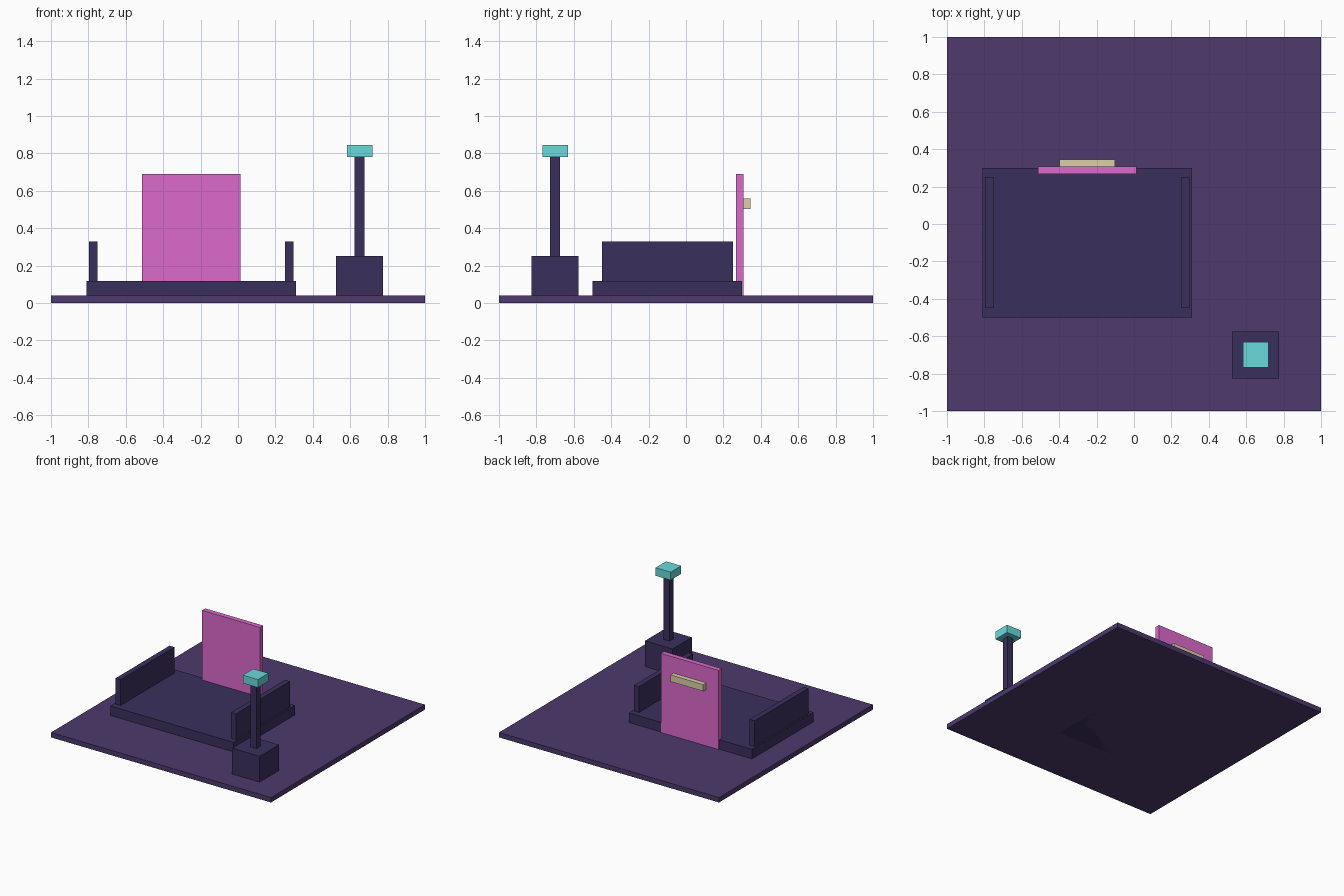
import bpy, bmesh
from mathutils import Vector

if "Cube" in bpy.data.objects:
    bpy.data.objects.remove(bpy.data.objects["Cube"])


def material(name, rgb):
    m = bpy.data.materials.new(name)
    m.diffuse_color = (*rgb, 1)
    m.use_nodes = True
    m.node_tree.nodes["Principled BSDF"].inputs["Base Color"].default_value = m.diffuse_color
    return m


purple = material("purple", (0.074, 0.042, 0.153))
navy = material("navy", (0.042, 0.030, 0.107))
pink = material("pink", (0.723, 0.144, 0.604))
cyan = material("cyan", (0.144, 0.701, 0.708))
cream = material("cream", (0.716, 0.624, 0.392))


def box(name, x, y, z, mat):
    """Box from (min, max) ranges on each axis."""
    bm = bmesh.new()
    bmesh.ops.create_cube(bm, size=1)
    lo, hi = (Vector(v) for v in zip(x, y, z))
    bmesh.ops.scale(bm, vec=hi - lo, verts=bm.verts)
    me = bpy.data.meshes.new(name)
    bm.to_mesh(me)
    bm.free()
    me.materials.append(mat)
    ob = bpy.data.objects.new(name, me)
    ob.location = (lo + hi) / 2
    bpy.context.collection.objects.link(ob)
    return ob


def around(c, width):
    return (c - width / 2, c + width / 2)


# Floor slab
box("floor", (-1, 1), (-1, 1), (0, 0.04), purple)

# Raised platform with a low wall on each side
cx = -0.25
box("platform", around(cx, 1.12), (-0.5, 0.3), (0, 0.118), navy)
for side, label in ((-1, "left"), (1, "right")):
    box(label + "_wall", around(cx + side * 0.525, 0.045), (-0.45, 0.25), (0.118, 0.33), navy)

# Upright back panel and the bar on its rear face
box("back_panel", around(cx, 0.525), (0.267, 0.308), (0.04, 0.69), pink)
box("rear_bar", around(cx, 0.298), (0.308, 0.346), (0.503, 0.558), cream)

# Lamp post: pedestal, post and glowing head
px, py = 0.65, -0.70
for name, w, z, mat in (
    ("lamp_pedestal", 0.25, (0.04, 0.252), navy),
    ("lamp_post", 0.053, (0.252, 0.78), navy),
    ("lamp_head", 0.137, (0.78, 0.846), cyan),
):
    box(name, around(px, w), around(py, w), z, mat)
